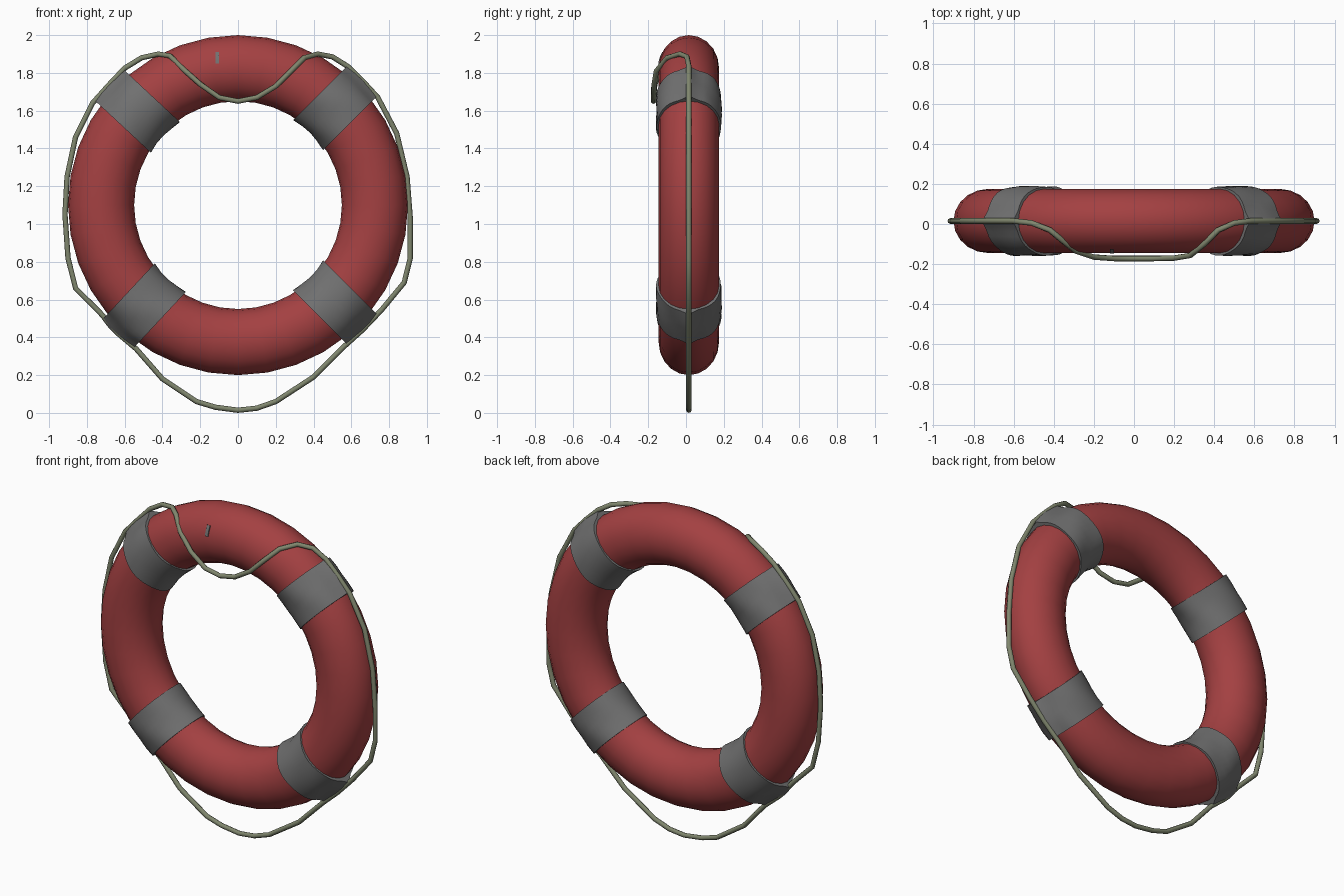
import bpy, bmesh, math, random
from mathutils import Vector

if "Cube" in bpy.data.objects:
    bpy.data.objects.remove(bpy.data.objects["Cube"])

random.seed(4)
CX, CY, CZ = 0.0, 0.015, 1.1      # ring centre
MAJOR, RAD, DEPTH = 0.725, 0.175, 0.16


def material(name, rgb):
    m = bpy.data.materials.new(name)
    m.diffuse_color = (*rgb, 1)
    m.use_nodes = True
    m.node_tree.nodes["Principled BSDF"].inputs["Base Color"].default_value = m.diffuse_color
    return m


RED = material("faded red", (0.37, 0.052, 0.054))
GREY = material("grey tape", (0.165, 0.165, 0.165))
ROPE = material("olive rope", (0.215, 0.24, 0.155))


def loft(name, loops, mat, closed):
    """Skin a list of closed point loops with quads."""
    bm = bmesh.new()
    rows = [[bm.verts.new(p) for p in loop] for loop in loops]
    n, k = len(rows), len(rows[0])
    for i in range(n if closed else n - 1):
        a, b = rows[i], rows[(i + 1) % n]
        for j in range(k):
            bm.faces.new((a[j], a[(j + 1) % k], b[(j + 1) % k], b[j]))
    bmesh.ops.recalc_face_normals(bm, faces=bm.faces)
    me = bpy.data.meshes.new(name)
    bm.to_mesh(me)
    bm.free()
    me.materials.append(mat)
    ob = bpy.data.objects.new(name, me)
    bpy.context.collection.objects.link(ob)
    bpy.ops.object.select_all(action='DESELECT')
    ob.select_set(True)
    bpy.context.view_layer.objects.active = ob
    bpy.ops.object.shade_smooth_by_angle(angle=math.radians(50))
    return ob


# Float ring: elliptical section swept round a circle
SEG, SIDES = 36, 20
ring = []
for i in range(SEG):
    a = math.tau * i / SEG
    loop = []
    for j in range(SIDES):
        s = math.tau * j / SIDES
        r = MAJOR + RAD * math.cos(s)
        loop.append((CX + r * math.cos(a), CY + DEPTH * math.sin(s), CZ + r * math.sin(a)))
    ring.append(loop)
loft("float_ring", ring, RED, True)


# Tape bands: parallel-sided sleeves, slightly wrinkled, bulging over the rope
def band(name, degrees):
    a = math.radians(degrees)
    out = Vector((math.cos(a), 0, math.sin(a)))
    side = Vector((-math.sin(a), 0, math.cos(a)))
    phase = random.uniform(0, 6)
    loops = []
    for t, grow in ((-.112, -.02), (-.112, .008), (-.055, .009), (0, .009),
                    (.055, .009), (.112, .008), (.112, -.02)):
        loop = []
        for j in range(40):
            s = math.tau * j / 40
            wrinkle = 0.003 * (1 + math.sin(5 * s + phase + 25 * t)) if grow > 0 else 0
            sn = math.sin(s)
            bulge = 0.03 * math.exp(-(sn / 0.16) ** 2) if math.cos(s) > 0 and grow > 0 else 0
            g = grow + wrinkle
            r = MAJOR + (RAD + g) * math.cos(s) + bulge
            radial = math.sqrt(r * r - t * t)
            loop.append(Vector((CX, CY, CZ)) + out * radial + side * t
                        + Vector((0, (DEPTH + g) * sn, 0)))
        loops.append(loop)
    loft(name, loops, GREY, False)


for name, deg in (("band_upper_right", 45), ("band_upper_left", 137),
                  ("band_lower_left", 227), ("band_lower_right", 315)):
    band(name, deg)

# Grab rope: slack below, tight at the sides, draped over the front at the top
Y = CY
path = [(0, Y, .014), (-.12, Y, .03), (-.22, Y, .06), (-.40, Y, .18), (-.54, Y, .34),
        (-.635, Y, .42), (-.73, Y, .53), (-.86, Y, .66), (-.90, Y, .82), (-.916, Y, 1.05),
        (-.905, Y, 1.25), (-.86, Y, 1.46), (-.77, Y, 1.64), (-.683, Y, 1.737),
        (-.60, Y, 1.825), (-.51, .005, 1.88), (-.42, -.03, 1.90), (-.36, -.08, 1.89),
        (-.29, -.135, 1.82), (-.20, -.165, 1.74), (-.10, -.172, 1.67), (0, -.172, 1.65),
        (.10, -.172, 1.67), (.20, -.17, 1.73), (.28, -.157, 1.81), (.35, -.10, 1.88),
        (.42, -.03, 1.90), (.50, .005, 1.885), (.58, Y, 1.835), (.66, Y, 1.757),
        (.74, Y, 1.67), (.84, Y, 1.48), (.895, Y, 1.25), (.912, Y, 1.03), (.912, Y, .82),
        (.88, Y, .69), (.76, Y, .545), (.66, Y, .44), (.56, Y, .35), (.40, Y, .19),
        (.20, Y, .06), (.10, Y, .025)]
cu = bpy.data.curves.new("grab_rope", 'CURVE')
cu.dimensions = '3D'
cu.bevel_depth = 0.014
cu.bevel_resolution = 2
sp = cu.splines.new('POLY')
sp.points.add(len(path) - 1)
for p, co in zip(sp.points, path):
    p.co = (*co, 1)
sp.use_cyclic_u = True
sp.use_smooth = True
cu.materials.append(ROPE)
rope = bpy.data.objects.new("grab_rope", cu)
bpy.context.collection.objects.link(rope)
bpy.ops.object.select_all(action='DESELECT')
rope.select_set(True)
bpy.context.view_layer.objects.active = rope
bpy.ops.object.convert(target='MESH')

# Small tape scrap on the front of the ring, following its curve
scrap = []
for z in (1.85, 1.87, 1.89, 1.91):
    row = []
    for x, lift in ((-.12, .005), (-.10, .005), (-.10, -.003), (-.12, -.003)):
        c = (math.hypot(x, z - CZ) - MAJOR) / RAD
        row.append((x, CY - DEPTH * math.sqrt(1 - c * c) - lift, z))
    scrap.append(row)
loft("tape_scrap", scrap, GREY, False)
